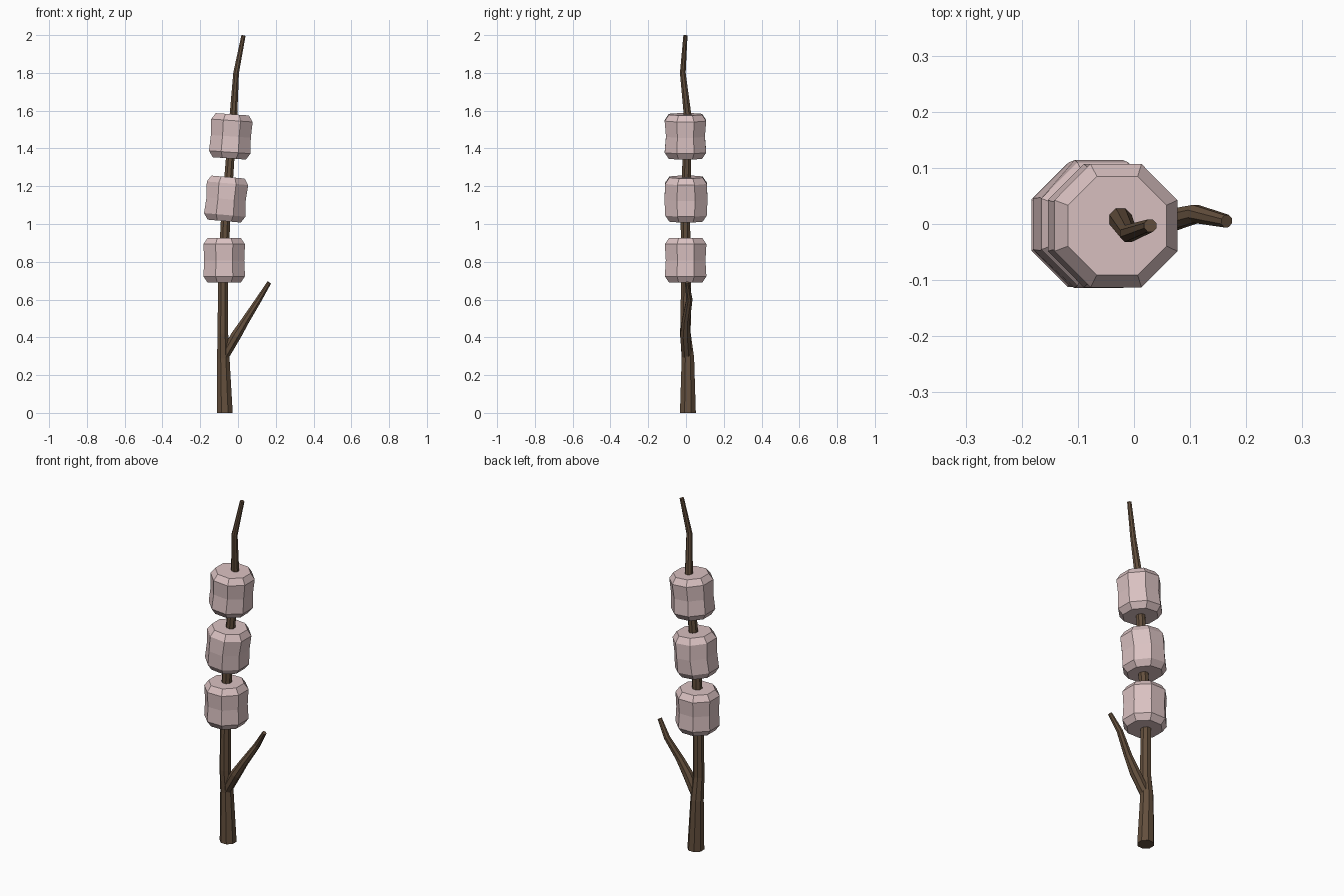
import bpy, bmesh, math
from mathutils import Vector, Matrix

if "Cube" in bpy.data.objects:
    bpy.data.objects.remove(bpy.data.objects["Cube"])

SIDES = 8


def material(name, rgb):
    m = bpy.data.materials.new(name)
    m.diffuse_color = (*rgb, 1)
    m.use_nodes = True
    m.node_tree.nodes["Principled BSDF"].inputs["Base Color"].default_value = m.diffuse_color
    return m


BARK = material("brown bark", (0.125, 0.078, 0.046))
PINK = material("pale pink", (0.70, 0.535, 0.535))


def loft(name, rings, mat):
    """Skin a list of equal-sided rings and cap both ends."""
    bm = bmesh.new()
    loops = [[bm.verts.new(p) for p in ring] for ring in rings]
    for a, b in zip(loops, loops[1:]):
        for i in range(SIDES):
            j = (i + 1) % SIDES
            bm.faces.new((a[i], a[j], b[j], b[i]))
    bm.faces.new(loops[0][::-1])
    bm.faces.new(loops[-1])
    bmesh.ops.recalc_face_normals(bm, faces=bm.faces)
    me = bpy.data.meshes.new(name)
    bm.to_mesh(me)
    bm.free()
    me.materials.append(mat)
    ob = bpy.data.objects.new(name, me)
    bpy.context.collection.objects.link(ob)
    return ob


def octagon(rx, ry, z=0.0):
    """Ring with flat sides facing the axes; rx and ry reach the flats."""
    k = 1 / math.cos(math.pi / SIDES)
    angles = [(i + 0.5) * 2 * math.pi / SIDES for i in range(SIDES)]
    return [Vector((rx * k * math.cos(t), ry * k * math.sin(t), z)) for t in angles]


def limb(name, path):
    """Tapered bent tube through (x, y, z, radius) points."""
    pts = [Vector(p[:3]) for p in path]
    rings = []
    for i, p in enumerate(pts):
        d = pts[min(i + 1, len(pts) - 1)] - pts[max(i - 1, 0)]
        if i == 0:
            d = Vector((0, 0, 1)) if p.z < 0.1 else d
        rot = Vector((0, 0, 1)).rotation_difference(d.normalized())
        r = path[i][3]
        rings.append([p + rot @ v for v in octagon(r, r)])
    return loft(name, rings, BARK)


# Main stick, thinning towards the tip
limb("stick", [(-0.070, 0.010, 0.000, 0.042), (-0.078, 0.010, 0.29, 0.033),
               (-0.080, -0.003, 0.42, 0.028), (-0.080, 0.000, 0.70, 0.026),
               (-0.067, -0.003, 1.00, 0.025), (-0.045, 0.003, 1.30, 0.023),
               (-0.024, 0.008, 1.58, 0.020), (-0.010, -0.017, 1.80, 0.015),
               (0.029, -0.003, 1.998, 0.011)])

# Side twig
limb("twig", [(-0.080, 0.005, 0.29, 0.026), (-0.010, -0.004, 0.41, 0.027),
              (0.040, 0.000, 0.49, 0.021), (0.110, 0.018, 0.60, 0.016),
              (0.165, 0.005, 0.69, 0.011)])


def marshmallow(name, centre, half, tilt, waist):
    """Bevelled octagonal drum with a slightly uneven middle."""
    rings = [octagon(0.088, 0.088, -half), octagon(0.110, 0.110, -half + 0.033),
             octagon(waist[0], waist[1], 0), octagon(0.110, 0.110, half - 0.033),
             octagon(0.088, 0.088, half)]
    place = Matrix.Translation(centre) @ Matrix.Rotation(math.radians(tilt), 4, 'Y')
    return loft(name, [[place @ v for v in ring] for ring in rings], PINK)


# Three marshmallows threaded on the stick
marshmallow("lower_marshmallow", (-0.073, -0.002, 0.808), 0.118, 0, (0.106, 0.105))
marshmallow("middle_marshmallow", (-0.063, 0.000, 1.132), 0.117, 5, (0.104, 0.114))
marshmallow("upper_marshmallow", (-0.038, -0.003, 1.464), 0.117, 4, (0.106, 0.103))
